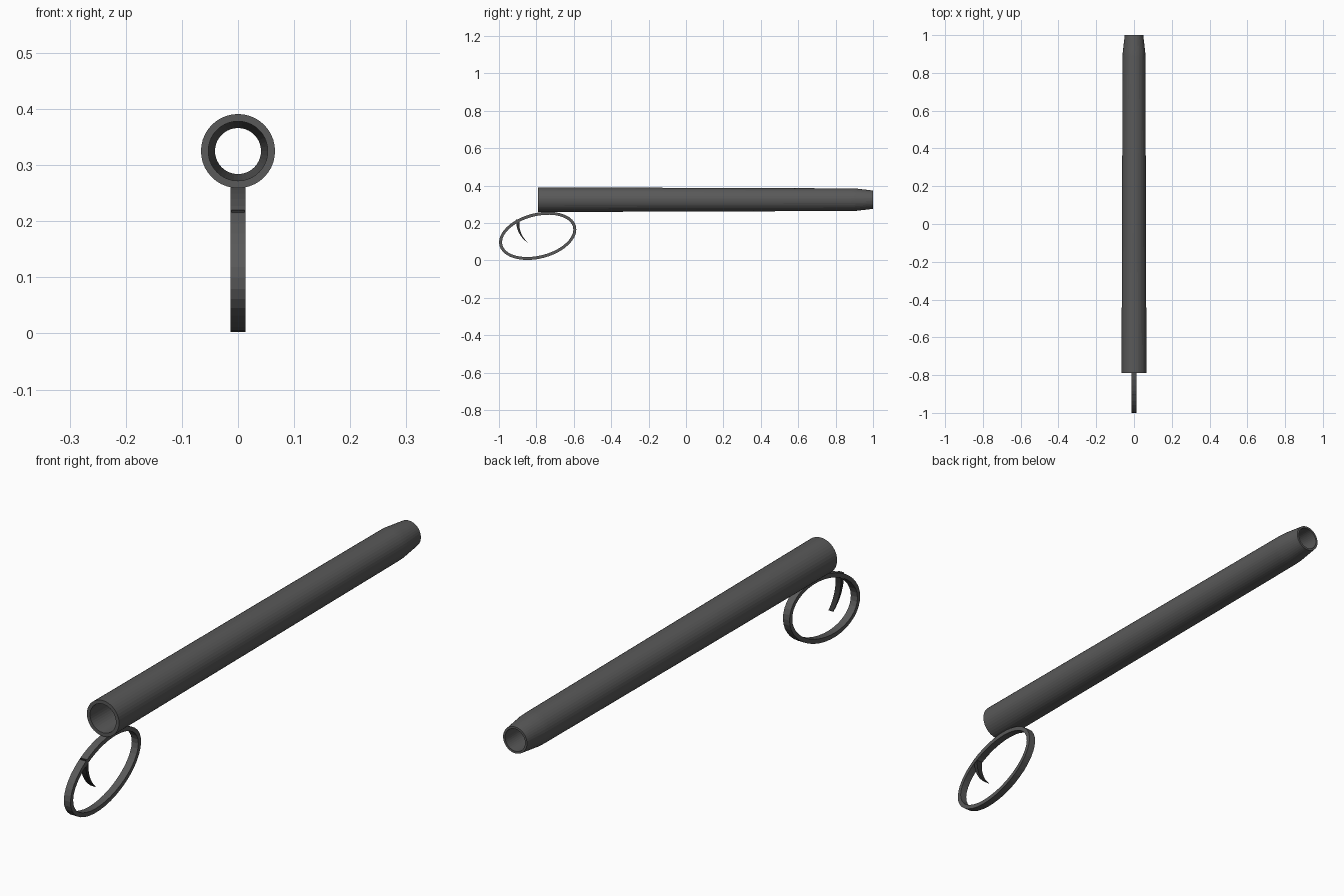
import bpy, bmesh, math
from mathutils import Vector

if "Cube" in bpy.data.objects:
    bpy.data.objects.remove(bpy.data.objects["Cube"])


def material(name, v):
    m = bpy.data.materials.new(name)
    m.diffuse_color = (v, v, v, 1)
    m.use_nodes = True
    m.node_tree.nodes["Principled BSDF"].inputs["Base Color"].default_value = m.diffuse_color
    return m


gunmetal = material("gunmetal", 0.1)


def finish(bm, name, mat, angle):
    bmesh.ops.recalc_face_normals(bm, faces=bm.faces[:])
    me = bpy.data.meshes.new(name)
    bm.to_mesh(me)
    bm.free()
    ob = bpy.data.objects.new(name, me)
    bpy.context.collection.objects.link(ob)
    me.materials.append(mat)
    bpy.ops.object.select_all(action='DESELECT')
    ob.select_set(True)
    bpy.context.view_layer.objects.active = ob
    bpy.ops.object.shade_smooth_by_angle(angle=math.radians(angle))
    return ob


def skin(bm, rings, close_rings):
    """Join successive closed loops of vertices with quads."""
    n = len(rings[0])
    last = len(rings) if close_rings else len(rings) - 1
    for i in range(last):
        a, b = rings[i], rings[(i + 1) % len(rings)]
        for j in range(n):
            k = (j + 1) % n
            bm.faces.new((a[j], a[k], b[k], b[j]))


# Barrel: hollow tapered tube, profile of (y, radius) swept around the y axis
SEG, AXIS_Z = 40, 0.325
profile = [(-0.79, 0.066), (0.88, 0.0605), (0.91, 0.0595), (1.0, 0.049),
           (1.0, 0.041), (0.90, 0.043), (-0.79, 0.053)]
bm = bmesh.new()
rings = []
for y, r in profile:
    rings.append([bm.verts.new((r * math.cos(t), y, AXIS_Z + r * math.sin(t)))
                  for t in (2 * math.pi * i / SEG for i in range(SEG))])
skin(bm, rings, True)
finish(bm, "barrel", gunmetal, 5)

# Trigger guard: flat band following a tilted ellipse
A, B, TILT, BAND, HALF = 0.211, 0.1216, math.radians(14.3), 0.016, 0.0135
CY, CZ = -0.793, 0.1315
bm = bmesh.new()
rings = []
for i in range(40):
    t = 2 * math.pi * i / 40
    ring = []
    for inset, x in ((0, -HALF), (0, HALF), (BAND, HALF), (BAND, -HALF)):
        u, v = (A - inset) * math.cos(t), (B - inset) * math.sin(t)
        ring.append(bm.verts.new((x, CY + u * math.cos(TILT) - v * math.sin(TILT),
                                  CZ + u * math.sin(TILT) + v * math.cos(TILT))))
    rings.append(ring)
skin(bm, rings, True)
finish(bm, "trigger_guard", gunmetal, 5)

# Trigger: curved tapering blade hanging inside the guard
p0, p1, p2 = Vector((-0.899, 0.219)), Vector((-0.905, 0.145)), Vector((-0.848, 0.097))
bm = bmesh.new()
rings = []
for i in range(9):
    s = i / 8
    c = p0 * (1 - s) ** 2 + p1 * 2 * s * (1 - s) + p2 * s * s
    d = ((p1 - p0) * (1 - s) + (p2 - p1) * s).normalized()
    n = Vector((-d.y, d.x)) * (0.0085 * (1 - s) + 0.001)
    w = 0.0115 - 0.002 * s
    rings.append([bm.verts.new((x, q.x, q.y)) for x, q in
                  ((-w, c - n), (w, c - n), (w, c + n), (-w, c + n))])
skin(bm, rings, False)
bm.faces.new(rings[0])
bm.faces.new(rings[-1])
finish(bm, "trigger", material("dark steel", 0.03), 5)
